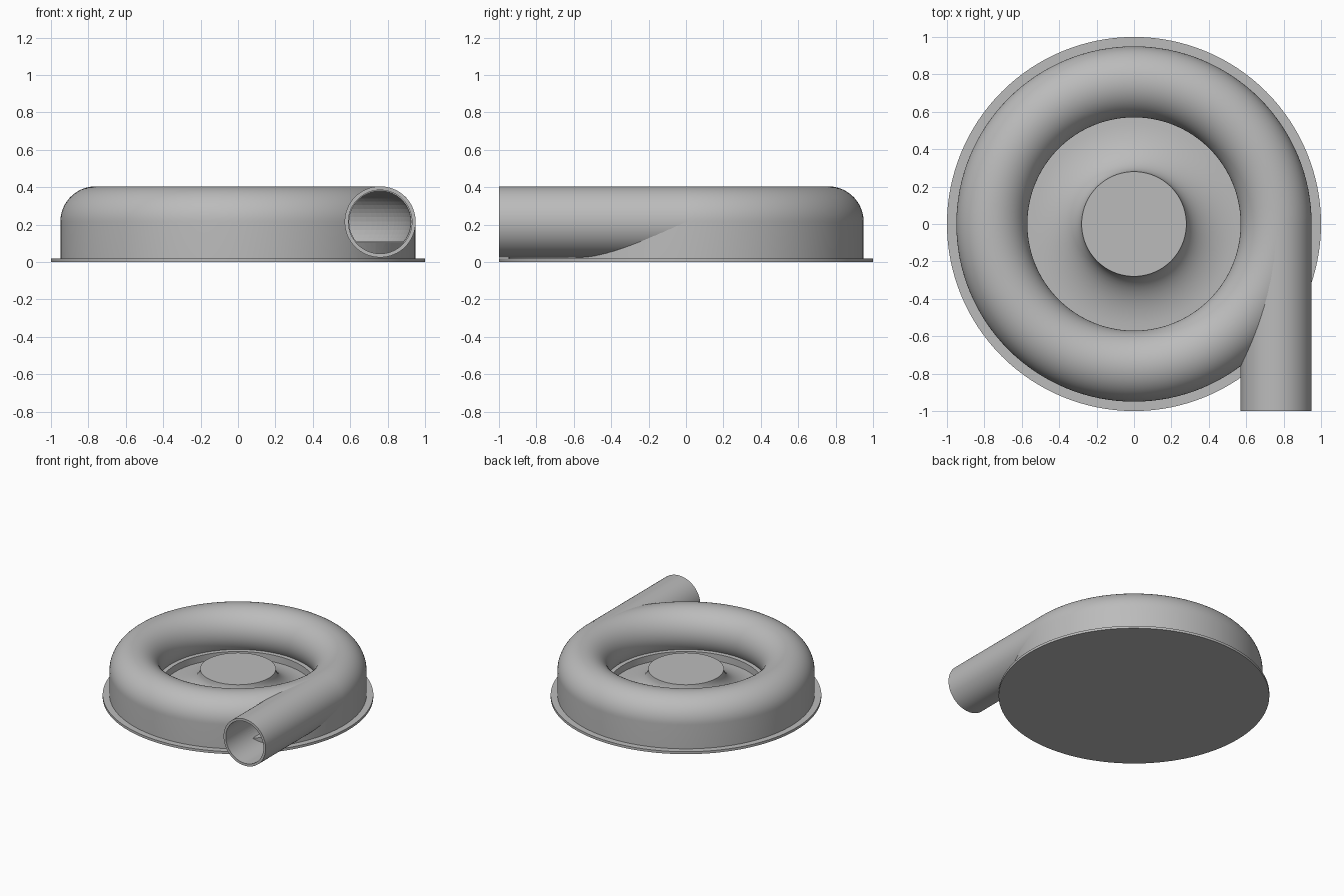
import bpy, bmesh
from math import pi, sin, cos, radians
from mathutils import Matrix, Vector

if "Cube" in bpy.data.objects:
    bpy.data.objects.remove(bpy.data.objects["Cube"])

RING, MID, TUBE, BORE, FLOOR = 0.76, 0.215, 0.19, 0.17, 0.105

grey = bpy.data.materials.new("plain grey")
grey.use_nodes = True
grey.diffuse_color = (0.5, 0.5, 0.5, 1)
grey.node_tree.nodes["Principled BSDF"].inputs["Base Color"].default_value = (0.5, 0.5, 0.5, 1)


def lathe(name, profile, steps=128, matrix=Matrix()):
    """Revolve a closed (radius, height) outline around the z axis."""
    bm = bmesh.new()
    verts = [bm.verts.new((r, 0, z)) for r, z in profile]
    edges = [bm.edges.new((a, b)) for a, b in zip(verts, verts[1:] + verts[:1])]
    bmesh.ops.spin(bm, geom=verts + edges, cent=(0, 0, 0), axis=(0, 0, 1),
                   angle=2 * pi, steps=steps, use_duplicate=False)
    bmesh.ops.remove_doubles(bm, verts=bm.verts, dist=1e-5)
    bmesh.ops.dissolve_degenerate(bm, edges=bm.edges, dist=1e-6)
    loose = [e for e in bm.edges if not e.link_faces]
    bmesh.ops.delete(bm, geom=loose, context='EDGES')
    bmesh.ops.recalc_face_normals(bm, faces=bm.faces)
    bm.transform(matrix)
    mesh = bpy.data.meshes.new(name)
    bm.to_mesh(mesh)
    bm.free()
    mesh.materials.append(grey)
    obj = bpy.data.objects.new(name, mesh)
    bpy.context.collection.objects.link(obj)
    return obj


def arc(radius, start, end, count):
    """Points on a circle around the ring section centre, angles in degrees."""
    angles = [radians(start + (end - start) * i / count) for i in range(count + 1)]
    return [(RING + radius * cos(a), MID + radius * sin(a)) for a in angles]


def cut(obj, cutter):
    mod = obj.modifiers.new("cut", 'BOOLEAN')
    mod.operation, mod.solver, mod.object = 'DIFFERENCE', 'EXACT', cutter
    cutter.hide_render = True
    cutter.hide_viewport = True


def smooth(obj):
    bpy.ops.object.select_all(action='DESELECT')
    obj.select_set(True)
    bpy.context.view_layer.objects.active = obj
    bpy.ops.object.shade_smooth_by_angle(angle=radians(35))


# Flat base plate
base = lathe("base_plate", [(0, 0), (1, 0), (1, 0.02), (0, 0.02)])

# Ring casing with a recessed middle and a flared central hub
flare = [(0.57 - 0.29 * sin(t), 0.23 - 0.18 * cos(t))
         for t in [pi / 2 * i / 12 for i in range(13)]]
casing = lathe("ring_casing", [(0, 0.015), (0.95, 0.015)] + arc(TUBE, 0, 215, 40)
               + [(0.57, FLOOR)] + flare + [(0, 0.23)])

# Outlet pipe running forward from the ring
along = Matrix.Translation(Vector((RING, 0, MID))) @ Matrix.Rotation(pi / 2, 4, 'X')
pipe = lathe("outlet_pipe", [(BORE, 0), (TUBE, 0), (TUBE, 1), (BORE, 1)], 64, along)

# Hollow passage: pipe bore kept above the casing floor, and the ring channel
slab = lathe("floor_cutter", [(0, -0.1), (0.95, -0.1), (0.95, FLOOR), (0, FLOOR)])
bore = lathe("bore_cutter", [(0, -0.03), (BORE, -0.03), (BORE, 1.1), (0, 1.1)], 64, along)
channel = lathe("channel_cutter", arc(0.165, -40, 220, 32))
cut(bore, slab)
cut(casing, bore)
cut(casing, channel)

for part in (base, casing, pipe):
    smooth(part)
